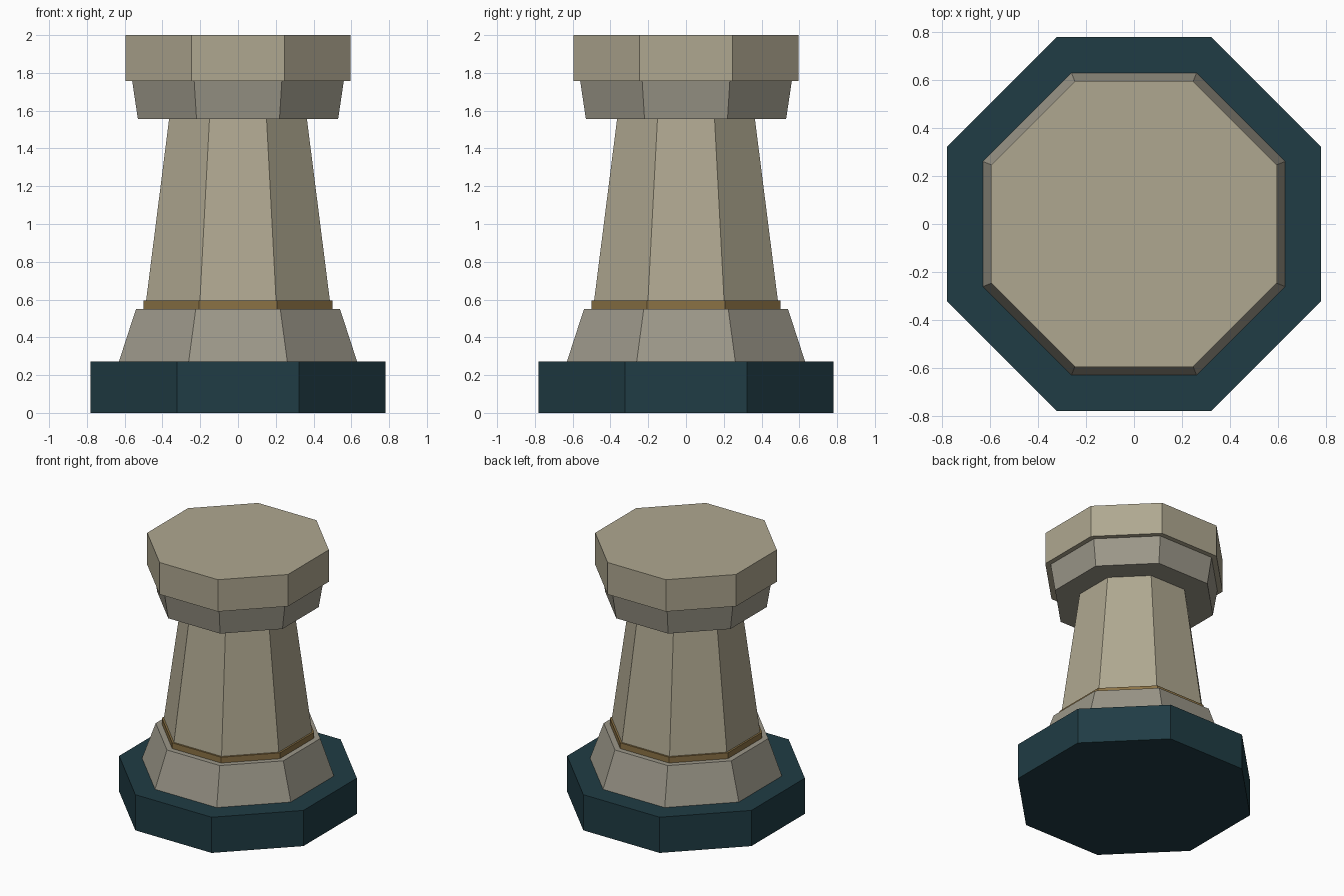
import bpy, math

if "Cube" in bpy.data.objects:
    bpy.data.objects.remove(bpy.data.objects["Cube"])


def material(name, rgb):
    mat = bpy.data.materials.new(name)
    mat.diffuse_color = (*rgb, 1)
    mat.use_nodes = True
    mat.node_tree.nodes["Principled BSDF"].inputs["Base Color"].default_value = mat.diffuse_color
    return mat


def octagon_block(name, z0, z1, flat0, flat1, mat):
    """Tapered octagonal block; flat0/flat1 are centre-to-flat distances."""
    corner = 1 / math.cos(math.pi / 8)
    bpy.ops.mesh.primitive_cone_add(
        vertices=8, radius1=flat0 * corner, radius2=flat1 * corner,
        depth=z1 - z0, location=(0, 0, (z0 + z1) / 2))
    obj = bpy.context.object
    obj.name = name
    # Turn the flats towards the x and y axes
    obj.rotation_euler.z = math.pi / 8
    obj.data.materials.append(mat)
    return obj


stone = material("pale_stone", (0.43, 0.39, 0.28))
grey_stone = material("grey_stone", (0.33, 0.31, 0.25))
teal = material("dark_teal", (0.014, 0.045, 0.058))
bronze = material("bronze", (0.26, 0.17, 0.06))

# Foot, flared skirt and thin band
octagon_block("base", 0, 0.273, 0.78, 0.78, teal)
octagon_block("skirt", 0.273, 0.55, 0.63, 0.54, grey_stone)
octagon_block("band", 0.55, 0.594, 0.50, 0.50, bronze)

# Tapered shaft, starting inside the band
octagon_block("shaft", 0.55, 1.555, 0.492, 0.365, stone)

# Flared collar and flat cap
octagon_block("collar", 1.555, 1.756, 0.53, 0.56, grey_stone)
octagon_block("cap", 1.756, 2.0, 0.596, 0.596, stone)
